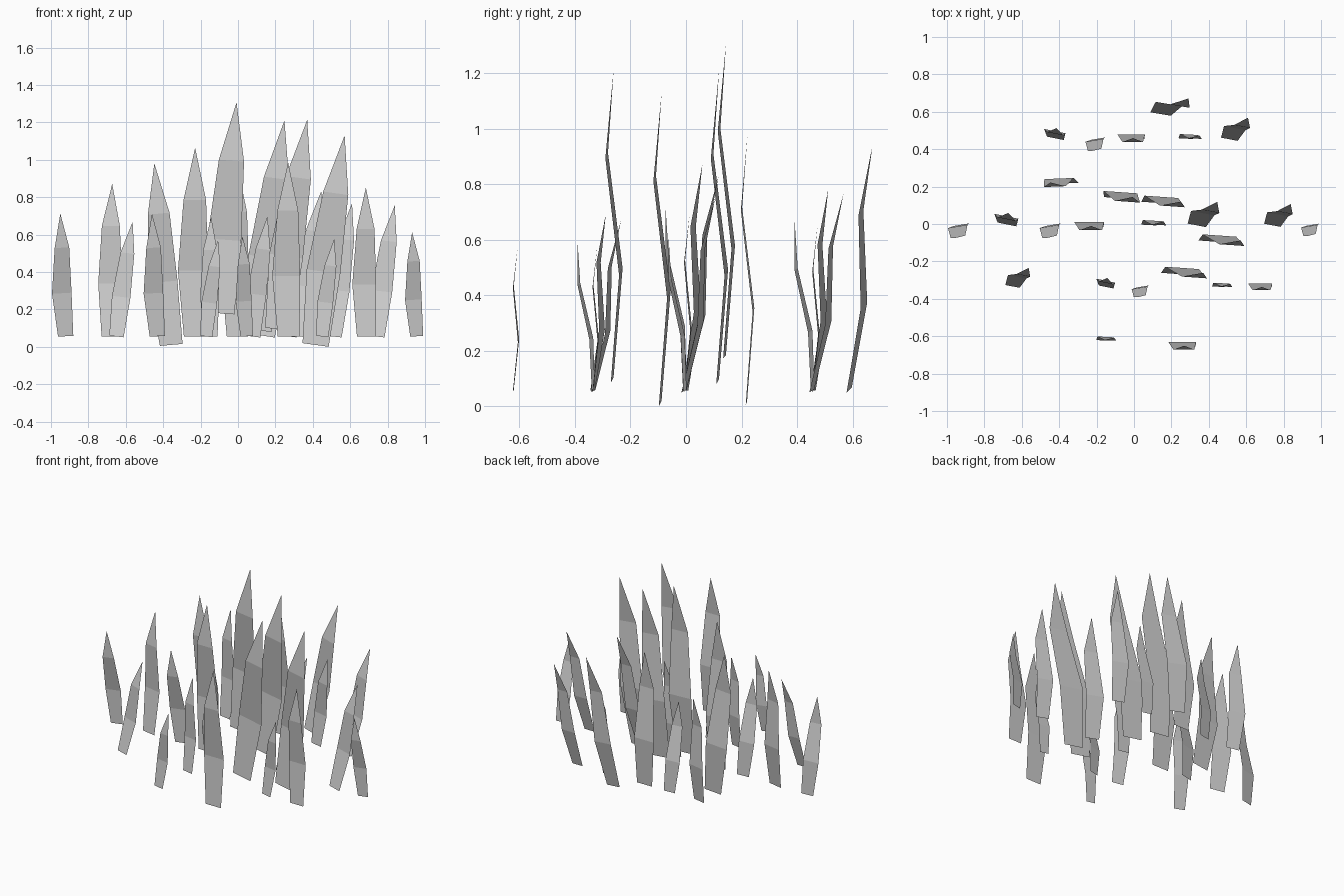
import bpy
from mathutils import Matrix, Vector

cube = bpy.data.objects.get("Cube")
if cube:
    bpy.data.objects.remove(cube, do_unlink=True)

# Single flat grey
grey = bpy.data.materials.new("blade_grey")
grey.use_nodes = True
color = (0.6, 0.6, 0.6, 1)
grey.diffuse_color = color
grey.node_tree.nodes["Principled BSDF"].inputs["Base Color"].default_value = color


def make_blade_mesh():
    """Bent leaf strip: three cross rows (centre, half width, y, z) and a tip."""
    rows = [(.015, .07, 0, 0), (0, .09, .03, .39), (.01, .067, -.02, .81)]
    verts = []
    for centre, half, y, z in rows:
        verts += [(centre - half, y, z), (centre + half, y, z)]
    verts.append((.012, .005, 1.12))
    faces = [(i, i + 1, i + 3, i + 2) for i in (0, 2)] + [(4, 5, 6)]
    mesh = bpy.data.meshes.new("grass_blade")
    mesh.from_pydata(verts, [], faces)
    mesh.materials.append(grey)
    return mesh


blade = make_blade_mesh()


def plant(name, place, size, side_lean, back_lean, turn):
    """Stand one blade at a place, leaning right and back by the given angles."""
    obj = bpy.data.objects.new(name, blade)
    bpy.context.collection.objects.link(obj)
    obj.matrix_world = (Matrix.Translation(Vector(place))
                        @ Matrix.Rotation(-back_lean, 4, 'X')
                        @ Matrix.Rotation(side_lean, 4, 'Y')
                        @ Matrix.Rotation(turn, 4, 'Z')
                        @ Matrix.Scale(size, 4))


def plant_group(name, side_lean, back_lean, turn, spots):
    """Plant small blades that share one pose; spots hold x, y and size."""
    for n, (x, y, size) in enumerate(spots, 1):
        plant(f"{name}_{n}", (x, y, .056), size, side_lean, back_lean, turn)


# Small blades, grouped by pose
plant_group("back_leaning_blade", .01, .07, -.2,
            [(-.69, 0, .73), (-.43, .46, .65), (-.157, -.335, .57)])
plant_group("front_leaning_blade", -.04, -.11, .17,
            [(-.93, -.005, .59), (-.44, -.005, .59), (-.2, .455, .545),
             (.04, -.335, .48), (.948, -.005, .5)])
plant_group("upright_blade", 0, 0, 0,
            [(-.24, -.015, .9), (-.015, .455, .82), (.258, -.655, .83), (.675, -.34, .71)])
plant_group("side_leaning_blade", .125, .025, -.05,
            [(-.177, -.622, .465), (.443, -.335, .47), (.07, -.005, .58), (.267, .457, .54)])
plant_group("corner_leaning_blade", .14, .155, -.17,
            [(-.658, -.332, .56), (.73, -.005, .64), (.325, -.005, .71), (.5, .455, .65)])

# Tall blades, each at its own height
plant("tall_front_blade", (.2, -.265, .095), 1.01, .14, 0, -.07)
plant("tall_right_blade", (.4, -.092, .012), 1.01, .14, 0, -.07)
plant("tall_middle_blade", (.095, .115, .09), 1.01, .125, 0, -.07)
plant("tall_centre_blade", (-.105, .14, .18), 1.01, .075, 0, -.07)
plant("tall_left_blade", (-.37, .217, .009), .87, -.09, 0, .04)
plant("rear_blade", (.13, .59, .06), .8, .17, .09, -.15)
